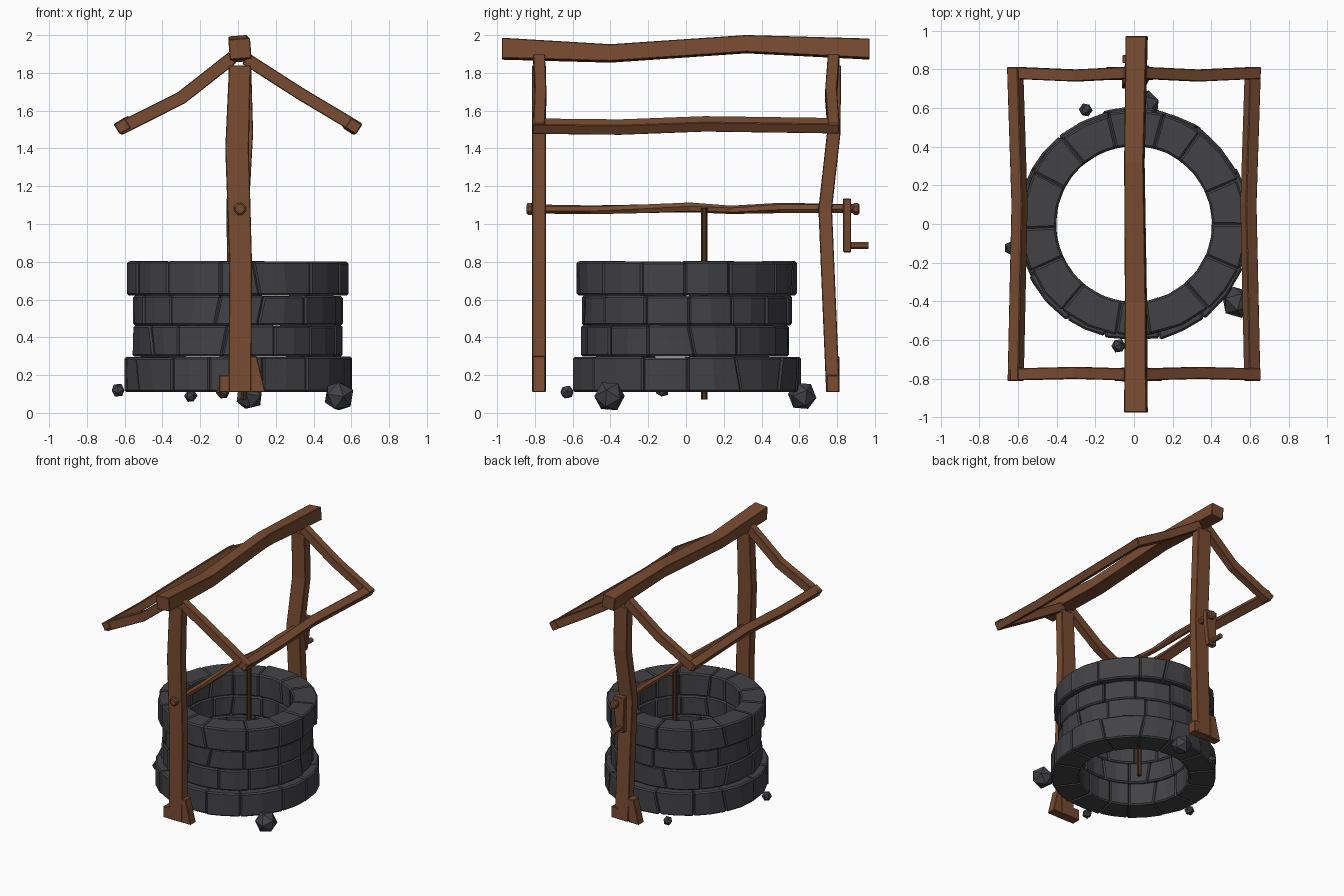
import bpy, bmesh, math, random
from mathutils import Vector as V, Matrix

if "Cube" in bpy.data.objects:
    bpy.data.objects.remove(bpy.data.objects["Cube"])
random.seed(11)


def material(name, col):
    m = bpy.data.materials.new(name)
    m.diffuse_color = (*col, 1)
    m.use_nodes = True
    m.node_tree.nodes["Principled BSDF"].inputs["Base Color"].default_value = m.diffuse_color
    return m


WOOD = material("brown wood", (0.19, 0.071, 0.031))
STONE = material("dark grey stone", (0.055, 0.055, 0.062))
ROPE = material("dark rope", (0.06, 0.028, 0.012))


def finish(bm, name, mat, bevel=0.0):
    bmesh.ops.recalc_face_normals(bm, faces=bm.faces)
    if bevel:
        bmesh.ops.bevel(bm, geom=bm.edges[:], offset=bevel, segments=1, affect='EDGES')
    me = bpy.data.meshes.new(name)
    bm.to_mesh(me)
    bm.free()
    me.materials.append(mat)
    ob = bpy.data.objects.new(name, me)
    bpy.context.collection.objects.link(ob)
    return ob


def skin(bm, rings):
    """Join closed vertex rings into a capped tube."""
    rings = [[bm.verts.new(p) for p in r] for r in rings]
    n = len(rings[0])
    for a, b in zip(rings, rings[1:]):
        for i in range(n):
            bm.faces.new((a[i], a[(i + 1) % n], b[(i + 1) % n], b[i]))
    bm.faces.new(rings[0][::-1])
    bm.faces.new(rings[-1])


def beam(name, pts, side, up, w, h, bevel=0.004):
    """Bent plank of rectangular section; w and h may vary per point."""
    s, u = V(side).normalized(), V(up).normalized()
    bm = bmesh.new()
    rings = []
    for i, p in enumerate(pts):
        a = (w[i] if isinstance(w, (list, tuple)) else w) / 2
        b = (h[i] if isinstance(h, (list, tuple)) else h) / 2
        rings.append([V(p) + s * a * x + u * b * y for x, y in ((-1, -1), (1, -1), (1, 1), (-1, 1))])
    skin(bm, rings)
    return finish(bm, name, WOOD, bevel)


def rod(name, pts, radii, axis, mat=WOOD, n=8, twist=0.0):
    """Round rod along y or z through the given points."""
    bm = bmesh.new()
    rings = []
    for k, (p, r) in enumerate(zip(pts, radii)):
        ring = []
        for i in range(n):
            t = math.tau * (i + 0.5) / n + twist * k
            c, s = r * math.cos(t), r * math.sin(t)
            ring.append(V(p) + (V((c, 0, s)) if axis == 'y' else V((c, s, 0))))
        rings.append(ring)
    skin(bm, rings)
    return finish(bm, name, mat)


# Stone ring: four courses of bevelled wedge stones
X, Y, Z = (1, 0, 0), (0, 1, 0), (0, 0, 1)
courses = [(0.11, 0.298, 0.607, 0.05), (0.298, 0.463, 0.556, 0.25),
           (0.463, 0.622, 0.556, 0.0), (0.622, 0.803, 0.585, 0.0)]
COUNT = 14
for c, (z0, z1, r_out, shift) in enumerate(courses):
    bm = bmesh.new()
    joints = [math.tau * (i + shift + random.uniform(-0.15, 0.15)) / COUNT for i in range(COUNT)]
    slant = [random.choice((0, 0, 0, 0.03, -0.03)) for _ in range(COUNT)]
    for i in range(COUNT):
        j = (i + 1) % COUNT
        a0, a1 = joints[i], joints[j] + (math.tau if j == 0 else 0)
        part = bmesh.new()
        dr, dz = random.uniform(-0.010, 0.005), random.uniform(-0.005, 0.002)
        rings = []
        for f in (0, 0.5, 1):
            sl = slant[i] * (1 - f) + slant[j] * f
            a = a0 + (a1 - a0) * f
            ro = r_out + dr + random.uniform(-0.004, 0.004)
            rings.append([(r * math.cos(a + q), r * math.sin(a + q), z)
                          for r, z, q in ((0.405, z0, -sl), (ro, z0, -sl),
                                          (ro, z1 + dz, sl), (0.405, z1 + dz, sl))])
        skin(part, rings)
        bmesh.ops.recalc_face_normals(part, faces=part.faces)
        hard = [e for e in part.edges if e.calc_face_angle(0) > 0.6]
        bmesh.ops.bevel(part, geom=hard, offset=0.010, segments=1, affect='EDGES')
        tmp = bpy.data.meshes.new("tmp")
        part.to_mesh(tmp)
        part.free()
        bm.from_mesh(tmp)
        bpy.data.meshes.remove(tmp)
    finish(bm, f"stone_course_{c + 1}", STONE)

# Loose rocks around the foot
for i, (x, y, z, r) in enumerate([(0.535, -0.405, 0.088, 0.084), (0.06, 0.615, 0.09, 0.078),
                                  (-0.25, 0.59, 0.09, 0.036), (-0.635, -0.125, 0.12, 0.038),
                                  (-0.08, -0.63, 0.11, 0.038)]):
    bm = bmesh.new()
    bmesh.ops.create_icosphere(bm, subdivisions=1, radius=r)
    bmesh.ops.transform(bm, verts=bm.verts, matrix=Matrix.Translation((x, y, z)) @
                        Matrix.Rotation(0.6 * i, 4, 'Z') @ Matrix.Rotation(0.5, 4, 'X'))
    finish(bm, f"rock_{i + 1}", STONE)

# Posts
beam("front_post", [(0.01, -0.778, 0.11), (0.014, -0.778, 0.8), (-0.005, -0.778, 1.4),
                    (0.01, -0.778, 1.84)], X, Y, [0.12, 0.12, 0.125, 0.115], 0.072)
beam("back_post", [(0.01, 0.778, 0.11), (0.005, 0.755, 0.65), (-0.002, 0.737, 1.08),
                   (0.02, 0.782, 1.48), (0.01, 0.785, 1.84)], X, Y, 0.12, 0.072)

# Foot braces, turned half round for the back post
for s, side in ((1, "front"), (-1, "back")):
    y = -0.778 * s
    beam(side + "_tall_brace", [(s * 0.1, y, 0.11), (s * 0.072, y, 0.3)], X, Y, [0.09, 0.055], 0.068)
    beam(side + "_short_brace", [(s * -0.07, y, 0.11), (s * -0.07, y, 0.2)], X, Y, 0.06, 0.068)

# Ridge beam
beam("ridge_beam", [(0.01, -0.975, 1.928), (0.01, -0.4, 1.903), (0.002, 0.32, 1.952),
                    (0.014, 0.972, 1.926)], (1, 0, 0.08), (-0.08, 0, 1), [0.115, 0.108, 0.1, 0.108],
     [0.108, 0.09, 0.09, 0.104])

# Rafters: left pair bent, right pair straight
for y, m, side in ((-0.778, -0.77, "front"), (0.782, 0.768, "back")):
    beam(side + "_left_rafter", [(-0.03, y, 1.88), (-0.30, m, 1.668), (-0.625, y, 1.505)],
         Y, (-0.53, 0, 0.85), 0.062, 0.07)
    beam(side + "_right_rafter", [(0.04, y, 1.876), (0.33, m, 1.69), (0.64, y, 1.505)],
         Y, (0.53, 0, 0.85), 0.062, 0.066)

# Eaves beams
for s, side in ((-1, "left"), (1, "right")):
    beam(side + "_eaves_beam", [(s * 0.612, -0.812, 1.518), (s * 0.602, -0.35, 1.513),
                                (s * 0.592, 0.1, 1.53), (s * 0.615, 0.812, 1.52)],
         (s * 0.85, 0, -0.53), (s * 0.53, 0, 0.85), 0.066, 0.06)

# Winding axle with end knobs
ys = [-0.83, -0.5, -0.25, 0.02, 0.24, 0.5, 0.9]
zs = [1.08, 1.075, 1.08, 1.088, 1.075, 1.085, 1.082]
rod("axle", [(0.01, y, z) for y, z in zip(ys, zs)],
    [0.024, 0.024, 0.026, 0.027, 0.022, 0.028, 0.025], 'y', n=6, twist=0.25)
for name, y in (("front_axle_knob", -0.827), ("back_axle_knob", 0.9)):
    rod(name, [(0.01, y + d, 1.08) for d in (-0.018, -0.01, 0.01, 0.018)],
        [0.024, 0.034, 0.034, 0.024], 'y')

# Crank arm and handle
beam("crank_arm", [(-0.01, 0.853, 1.135), (-0.01, 0.853, 1.02), (-0.02, 0.853, 0.85)],
     X, Y, [0.10, 0.09, 0.065], 0.042)
rod("crank_handle", [(-0.02, 0.84, 0.887), (-0.02, 0.965, 0.887)], [0.02, 0.02], 'y')

# Rope
rod("rope", [(0.03, 0.097, 0.07), (0.03, 0.097, 1.085)], [0.017, 0.017], 'z', ROPE, n=6)
